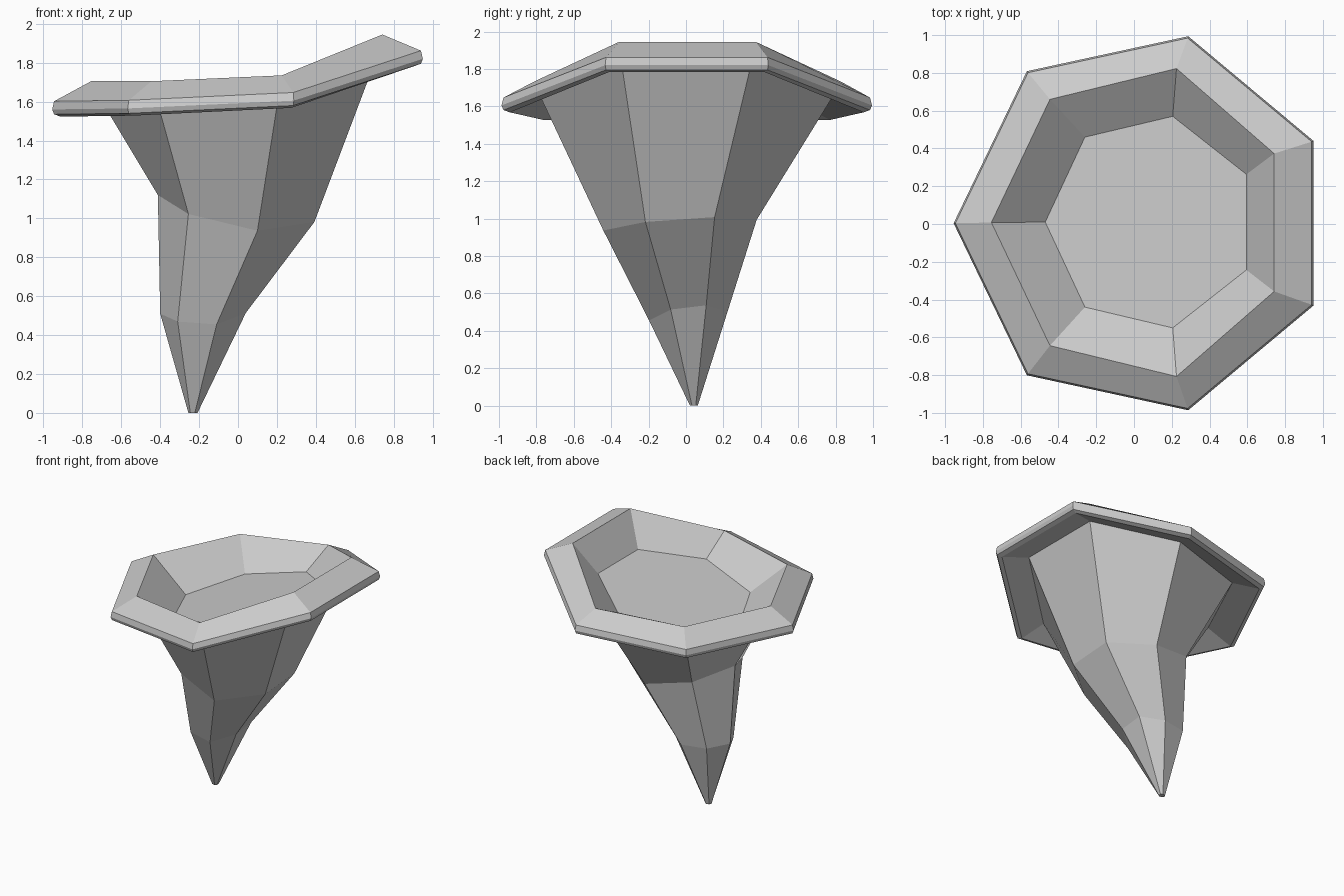
import bpy, bmesh

if "Cube" in bpy.data.objects:
    bpy.data.objects.remove(bpy.data.objects["Cube"])


def ring(half, shift=0.0, tilt=0.0):
    """Seven-sided ring from its +y half: three paired corners and one left corner."""
    a, b, c, d = half
    pts = [a, b, c, d] + [(x, -y, z) for x, y, z in (c, b, a)]
    return [(x, y + shift, z + tilt * y) for x, y, z in pts]


def grow(half, s, dz):
    """Scale a half ring about the rim centre and move it in z."""
    return [(s * x, s * y, z + dz) for x, y, z in half]


# Rim corners at the widest point
edge = [(.95, .436, 1.82), (.287, .99, 1.605), (-.567, .805, 1.565), (-.955, 0, 1.56)]
# Inner lip and dish floor
crest = [(.742, .365, 1.945), (.225, .815, 1.735), (-.445, .652, 1.705), (-.755, 0, 1.705)]
floor = [(.595, .253, 1.70), (.205, .56, 1.61), (-.26, .45, 1.51), (-.47, 0, 1.46)]
# Stem from its top down to the tip
neck = [(.71, .345, 1.82), (.21, .775, 1.64), (-.415, .615, 1.60), (-.70, 0, 1.60)]
waist = [(.393, .185, .995), (.10, .41, .965), (-.255, .32, 1.045), (-.412, 0, 1.12)]
shin = [(.04, .095, .525), (-.11, .21, .48), (-.31, .17, .49), (-.40, 0, .51)]
tip = [(-.208, .01, 0), (-.222, .021, 0), (-.245, .017, 0), (-.255, 0, 0)]

rings = [
    ring(floor, .01),
    ring(crest, .008),
    ring(grow(edge, .99, .042), .004),
    ring(edge, .004),
    ring(grow(edge, .99, -.025), .004),
    ring(grow(edge, .955, -.037), .004),
    ring(neck, .002),
    ring(waist, -.032, .07),
    ring(shin, .013, .12),
    ring(tip, .042),
]

# Bridge the rings into one closed flat-shaded solid
bm = bmesh.new()
loops = [[bm.verts.new(p) for p in r] for r in rings]
bm.faces.new(loops[0])
for up, low in zip(loops, loops[1:]):
    for i in range(7):
        j = (i + 1) % 7
        bm.faces.new((up[i], low[i], low[j], up[j]))
bm.faces.new(loops[-1][::-1])
bmesh.ops.recalc_face_normals(bm, faces=bm.faces)

mesh = bpy.data.meshes.new("dish_on_spike")
bm.to_mesh(mesh)
bm.free()
obj = bpy.data.objects.new("dish_on_spike", mesh)
bpy.context.collection.objects.link(obj)
